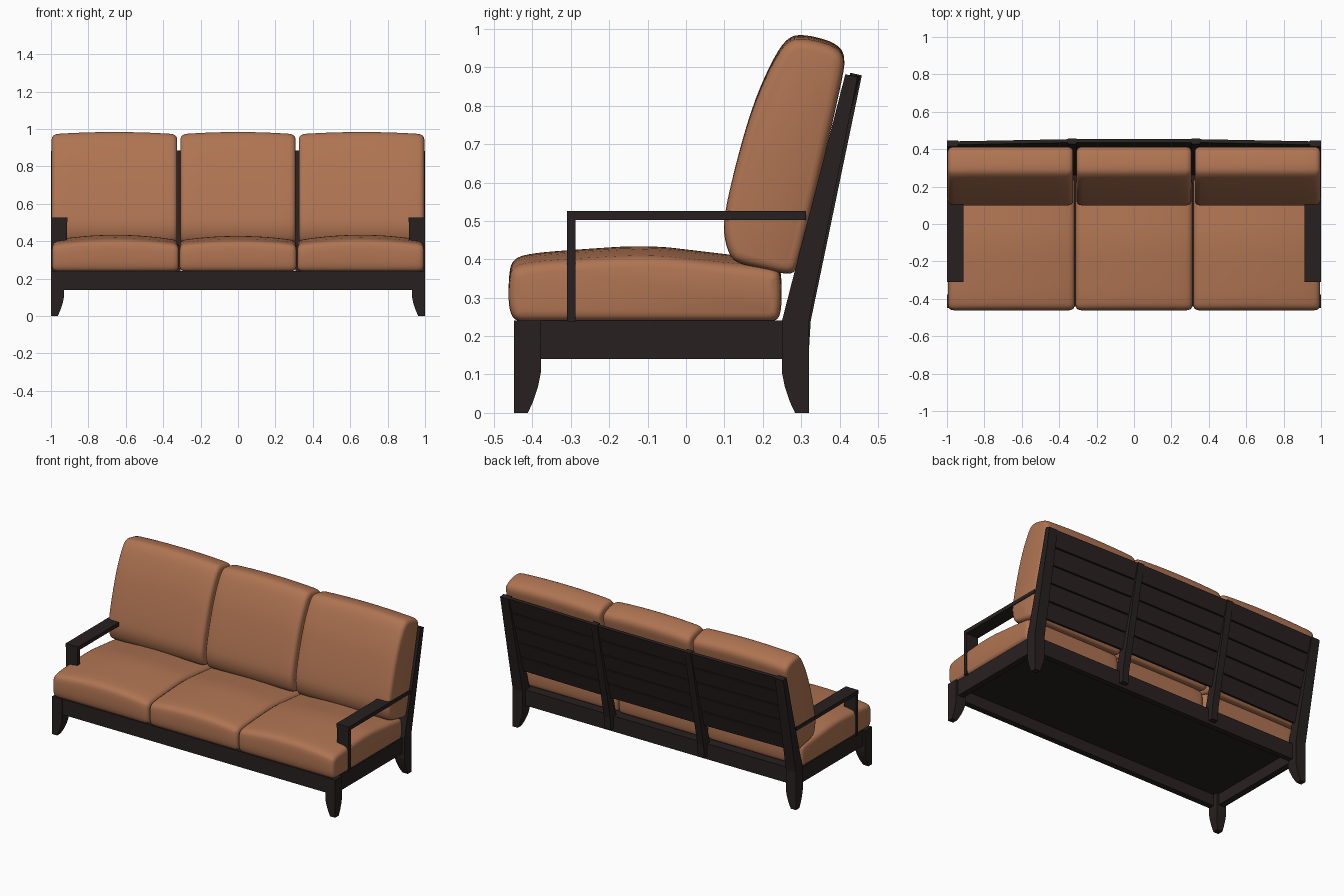
import bpy, bmesh, math
from mathutils import Vector

if "Cube" in bpy.data.objects:
    bpy.data.objects.remove(bpy.data.objects["Cube"])


def material(name, rgb):
    m = bpy.data.materials.new(name)
    m.diffuse_color = (*rgb, 1)
    m.use_nodes = True
    m.node_tree.nodes["Principled BSDF"].inputs["Base Color"].default_value = m.diffuse_color
    return m


LEATHER = material("tan leather", (0.43, 0.175, 0.085))
WOOD = material("dark wood", (0.022, 0.0145, 0.0145))


def finish(name, bm, mat, smooth=False):
    bmesh.ops.recalc_face_normals(bm, faces=bm.faces[:])
    me = bpy.data.meshes.new(name)
    bm.to_mesh(me)
    bm.free()
    ob = bpy.data.objects.new(name, me)
    bpy.context.collection.objects.link(ob)
    me.materials.append(mat)
    if smooth:
        bpy.ops.object.select_all(action='DESELECT')
        ob.select_set(True)
        bpy.context.view_layer.objects.active = ob
        bpy.ops.object.shade_smooth_by_angle(angle=math.radians(50))
    return ob


def skin(bm, rings):
    """Join closed rings of points with quads and cap both ends."""
    rows = [[bm.verts.new(p) for p in r] for r in rings]
    n = len(rows[0])
    for a, b in zip(rows, rows[1:]):
        for i in range(n):
            j = (i + 1) % n
            bm.faces.new((a[i], a[j], b[j], b[i]))
    bm.faces.new(rows[0])
    bm.faces.new(rows[-1])


def stack(name, levels, side=1):
    """Wooden part from rectangles (x0, x1, y0, y1, z front, z back)."""
    bm = bmesh.new()
    skin(bm, [[(side * x0, y0, zf), (side * x1, y0, zf),
               (side * x1, y1, zb), (side * x0, y1, zb)]
              for x0, x1, y0, y1, zf, zb in levels])
    return finish(name, bm, WOOD)


def box(name, x0, x1, y0, y1, z0, z1, side=1):
    return stack(name, [(x0, x1, y0, y1, z0, z0), (x0, x1, y0, y1, z1, z1)], side)


def soften(pts, rounds=2):
    """Corner cutting that rounds a closed profile."""
    for _ in range(rounds):
        out = []
        for i, p in enumerate(pts):
            q = pts[(i + 1) % len(pts)]
            out += [p.lerp(q, 0.25), p.lerp(q, 0.75)]
        pts = out
    return pts


def cushion(name, profile, x0, x1, crown, z_base):
    """Side profile swept along x, with rounded ends and a domed middle."""
    pts = soften([Vector(p) for p in profile])
    n = len(pts)
    area = sum(pts[i].x * pts[(i + 1) % n].y - pts[(i + 1) % n].x * pts[i].y for i in range(n))
    sgn = 1 if area > 0 else -1
    inward = []
    for i in range(n):
        t = (pts[(i + 1) % n] - pts[i - 1]).normalized()
        inward.append(Vector((-t.y, t.x)) * sgn)
    ends = [(0, .026), (.003, .015), (.009, .007), (.02, .002), (.035, 0)]
    mid = [(.035 + (x1 - x0 - .07) * k / 10, 0) for k in range(1, 10)]
    stations = ends + mid + [(x1 - x0 - d, s) for d, s in reversed(ends)]
    top = max(p.y for p in pts)
    rings = []
    for d, s in stations:
        u = 2 * d / (x1 - x0) - 1
        ring = []
        for p, nrm in zip(pts, inward):
            q = p + nrm * s
            lift = crown * (1 - u * u) * max(0, (q.y - z_base) / (top - z_base))
            ring.append((x0 + d, q.x, q.y + lift))
        rings.append(ring)
    bm = bmesh.new()
    skin(bm, rings)
    return finish(name, bm, LEATHER, True)


SEAT = [(-.40, .238), (-.445, .238), (-.462, .27), (-.462, .34), (-.452, .375), (-.41, .388),
        (-.3, .396), (-.1, .407), (.05, .392), (.19, .378), (.24, .37), (.249, .34),
        (.249, .27), (.238, .238), (.19, .238)]
BACK = [(.115, .405), (.098, .46), (.10, .52), (.13, .65), (.175, .80), (.225, .91),
        (.265, .968), (.31, .974), (.385, .955), (.415, .925), (.408, .87), (.355, .64),
        (.305, .43), (.288, .37), (.265, .36), (.20, .375), (.14, .388)]

# Cushions
cushion("left_seat_cushion", SEAT, -.994, -.317, .03, .24)
cushion("right_seat_cushion", SEAT, .317, .994, .03, .24)
cushion("middle_seat_cushion", SEAT, -.312, .312, .024, .24)
cushion("left_back_cushion", BACK, -.996, -.325, .012, .6)
cushion("right_back_cushion", BACK, .325, .996, .012, .6)
cushion("middle_back_cushion", BACK, -.308, .308, .012, .6)

# Base rails and seat deck
box("front_rail", -.94, .94, -.442, -.405, .14, .24)
box("back_rail", -.94, .94, .255, .29, .14, .24)
box("seat_deck", -.96, .96, -.41, .26, .212, .237)

for side, word in ((-1, "left"), (1, "right")):
    box(word + "_side_rail", .945, .985, -.38, .26, .14, .24, side)

    # Front leg, curved on its inner faces
    stack(word + "_front_leg", [
        (1 - w, 1, -.448, -.448 + w, z, z)
        for z, w in ((0, .036), (.03, .050), (.07, .063), (.105, .070), (.24, .070))], side)

    # Back leg continuing into the leaning back post
    lower = [(1 - w, 1, .32 - w, .32, z, z)
             for z, w in ((0, .036), (.03, .050), (.07, .063), (.105, .070), (.24, .070))]
    stack(word + "_back_post", lower + [(.94, 1, .415, .447, .882, .875)], side)

    # Inner back post
    stack(word + "_inner_back_post", [
        (.308, .352, .28, .32, .16, .16), (.308, .352, .262, .325, .24, .24),
        (.308, .352, .428, .458, .886, .879)], side)

    # Arm and its flat support
    box(word + "_armrest", .912, 1, -.31, .312, .502, .526, side)
    box(word + "_arm_support", .915, .999, -.31, -.288, .238, .505, side)

# Back slats, bowed slightly backward in the middle bay
BAYS = ((-.97, -.002, -.33, .010), (-.33, .010, .33, .010), (.33, .010, .97, -.002))
for row in range(5):
    z0 = .372 + row * .103
    z1 = z0 + .096
    for bay, (xa, oa, xb, ob) in enumerate(BAYS):
        bm = bmesh.new()
        rings = []
        for x, off in ((xa, oa), (xb, ob)):
            f0 = .258 + .262 * (z0 - .24) + off
            f1 = .258 + .262 * (z1 - .24) + off
            rings.append([(x, f0, z0), (x, f0 + .018, z0 - .004),
                          (x, f1 + .018, z1 - .004), (x, f1, z1)])
        skin(bm, rings)
        finish(f"back_slat_{row + 1}_{bay + 1}", bm, WOOD)
